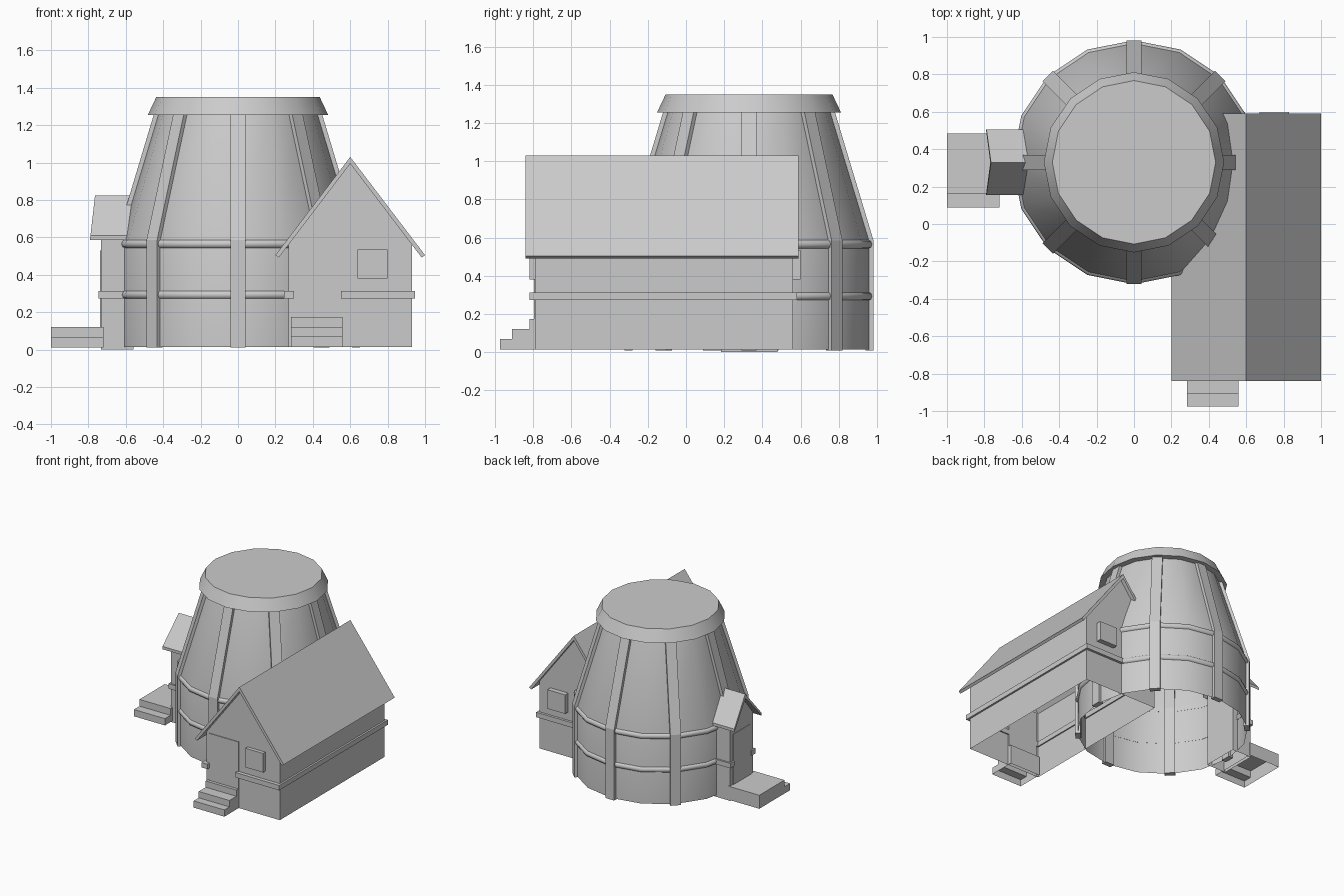
import bpy, bmesh, math
from math import cos, sin, pi

if "Cube" in bpy.data.objects:
    bpy.data.objects.remove(bpy.data.objects["Cube"])

CY = 0.33  # tower centre in y


def make(name, verts, faces, smooth=None):
    me = bpy.data.meshes.new(name)
    me.from_pydata(verts, [], faces)
    bm = bmesh.new()
    bm.from_mesh(me)
    bmesh.ops.recalc_face_normals(bm, faces=bm.faces)
    bm.to_mesh(me)
    bm.free()
    ob = bpy.data.objects.new(name, me)
    bpy.context.collection.objects.link(ob)
    if smooth:
        bpy.ops.object.select_all(action='DESELECT')
        ob.select_set(True)
        bpy.context.view_layer.objects.active = ob
        bpy.ops.object.shade_smooth_by_angle(angle=math.radians(smooth))
    return ob


def prism(name, profile, start, end, skip=()):
    """Sweep a profile between two placement functions; skip drops side faces."""
    n = len(profile)
    verts = [start(*p) for p in profile] + [end(*p) for p in profile]
    faces = [tuple(range(n)), tuple(range(2 * n - 1, n - 1, -1))]
    faces += [(i, (i + 1) % n, n + (i + 1) % n, n + i) for i in range(n) if i not in skip]
    return make(name, verts, faces)


def box(name, x0, x1, y0, y1, z0, z1, open_bottom=False):
    return prism(name, [(x0, z0), (x1, z0), (x1, z1), (x0, z1)],
                 lambda x, z: (x, y0, z), lambda x, z: (x, y1, z), (0,) if open_bottom else ())


def lathe(name, profile, closed=False, cap_top=False, smooth=40, n=16):
    m = len(profile)
    verts = [(r * cos(2 * pi * k / n), CY + r * sin(2 * pi * k / n), z)
             for k in range(n) for r, z in profile]
    faces = []
    for k in range(n):
        a, b = k * m, (k + 1) % n * m
        for i in range(m if closed else m - 1):
            j = (i + 1) % m
            faces.append((a + i, b + i, b + j, a + j))
    if cap_top:
        faces.append(tuple(k * m + m - 1 for k in range(n)))
    return make(name, verts, faces, smooth)


# Round tower, open underneath, with its sloping cap
lathe("tower_wall", [(0.637, 0.015), (0.637, 0.58), (0.432, 1.26)])
lathe("tower_cap", [(0.42, 1.255), (0.482, 1.255), (0.437, 1.35)], cap_top=True)

# Two rounded hoops
for name, z in (("lower_hoop", 0.293), ("upper_hoop", 0.565)):
    ring = [(0.632 + 0.02 * cos(a * pi / 4), z + 0.023 * sin(a * pi / 4)) for a in range(-2, 3)]
    lathe(name, ring, closed=True, smooth=50)

# Eight ribs that follow the tower wall
rib = [(0.61, 0.01), (0.652, 0.01), (0.652, 0.585), (0.45, 1.257), (0.41, 1.257), (0.61, 0.57)]
for k in range(8):
    c, s = cos(k * pi / 4), sin(k * pi / 4)

    def side(w, c=c, s=s):
        return lambda r, z: (r * c - w * s, CY + r * s + w * c, z)
    prism(f"tower_rib_{k + 1}", rib, side(-0.04), side(0.04))

# House walls with gables, open underneath
HX = 0.6
prism("house_walls", [(0.27, 0.015), (0.93, 0.015), (0.93, 0.57), (HX, 1.0), (0.27, 0.57)],
      lambda x, z: (x, -0.79, z), lambda x, z: (x, 0.56, z), (0,))
# House roof
prism("house_roof", [(0.2, 0.505), (HX, 1.03), (1.0, 0.505), (0.982, 0.492), (HX, 0.994), (0.218, 0.492)],
      lambda x, z: (x, -0.84, z), lambda x, z: (x, 0.59, z))
# House trim band, broken at the door
Z0, Z1 = 0.273, 0.313
box("house_band_right", 0.92, 0.945, -0.82, 0.58, Z0, Z1)
box("house_band_left", 0.245, 0.28, -0.82, 0.58, Z0, Z1)
box("house_band_back", 0.28, 0.92, 0.55, 0.58, Z0, Z1)
box("house_band_front_a", 0.28, 0.30, -0.82, -0.78, Z0, Z1)
box("house_band_front_b", 0.55, 0.92, -0.82, -0.78, Z0, Z1)
# Door and windows
box("house_door", 0.295, 0.56, -0.796, -0.78, 0.17, 0.555)
box("front_window", 0.64, 0.80, -0.82, -0.78, 0.38, 0.535)
box("back_window", 0.67, 0.83, 0.55, 0.60, 0.38, 0.535)
# House steps
steps = [(-0.975, 0.015), (-0.975, 0.07), (-0.91, 0.07), (-0.91, 0.122), (-0.82, 0.122),
         (-0.82, 0.173), (-0.76, 0.173), (-0.76, 0.015)]
prism("house_steps", steps, lambda y, z: (0.283, y, z), lambda y, z: (0.56, y, z), (7,))

# Side porch, open underneath
prism("porch_walls", [(-0.148, 0), (0.148, 0), (0.148, 0.61), (0, 0.79), (-0.148, 0.61)],
      lambda y, z: (-0.733, CY + y, z), lambda y, z: (-0.56, CY + y, z), (0,))
# Porch roof with a slanted front edge
prism("porch_roof", [(-0.175, 0.61), (0, 0.823), (0.175, 0.61), (0.175, 0.587), (0, 0.79), (-0.175, 0.587)],
      lambda y, z: (-0.79 + 0.025 * (z - 0.6) / 0.22, CY + y, z), lambda y, z: (-0.54, CY + y, z))
# Porch door and trim band
box("porch_door", -0.738, -0.72, CY - 0.11, CY + 0.11, 0.12, 0.53)
for name, s in (("front", -1), ("back", 1)):
    a, b, c = sorted((CY + s * 0.11, CY + s * 0.14, CY + s * 0.162))
    box(f"porch_band_{name}", -0.745, -0.6, *((a, b) if s < 0 else (b, c)), Z0, Z1)
    box(f"porch_band_end_{name}", -0.745, -0.72, *((b, c) if s < 0 else (a, b)), Z0, Z1)
# Porch landing with one lower step
landing = [(0.088, 0.01), (0.088, 0.065), (0.16, 0.065), (0.16, 0.12), (0.485, 0.12), (0.485, 0.01)]
prism("porch_landing", landing, lambda y, z: (-1.0, y, z), lambda y, z: (-0.72, y, z), (5,))
